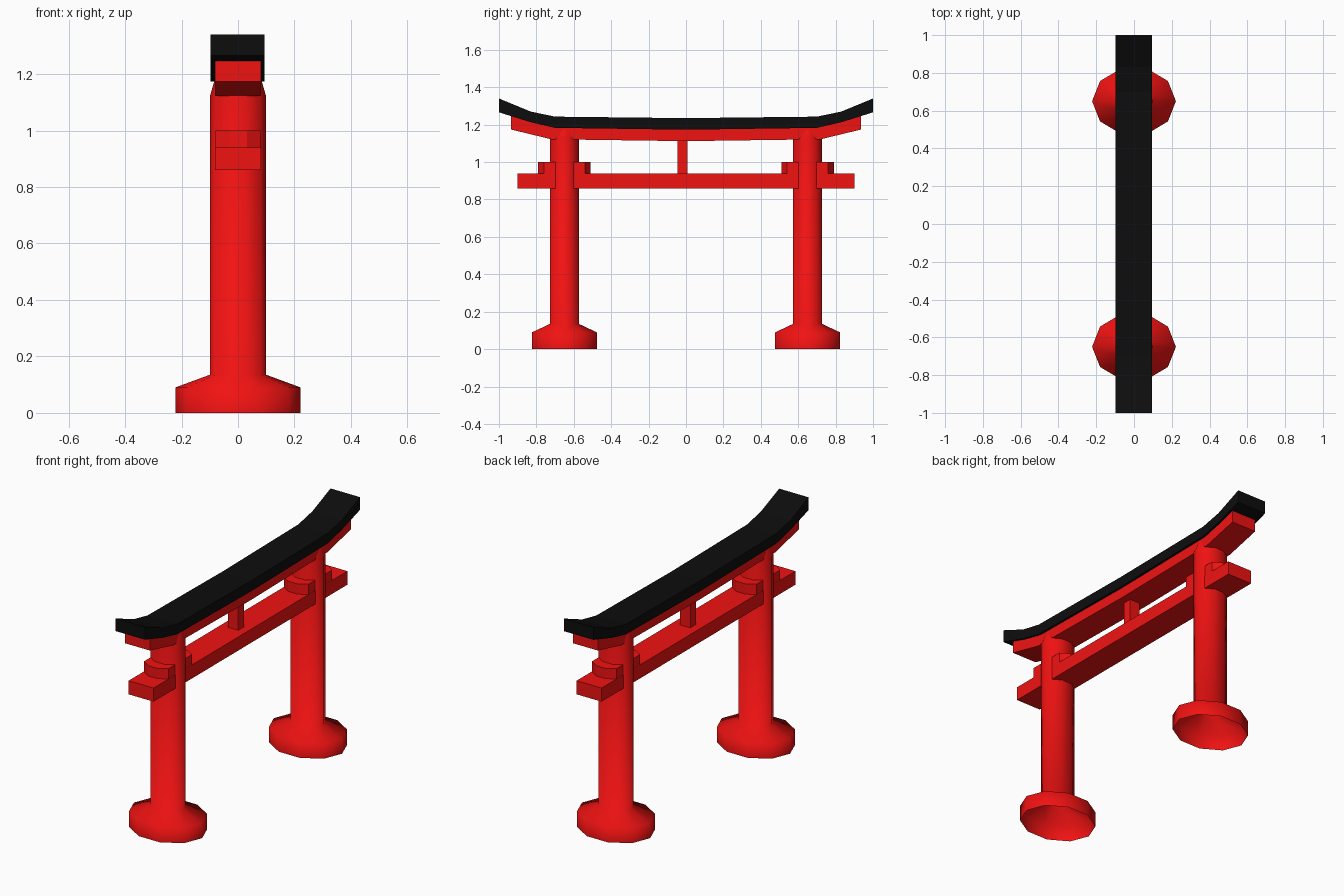
import bpy, math

if "Cube" in bpy.data.objects:
    bpy.data.objects.remove(bpy.data.objects["Cube"])

RED = bpy.data.materials.new("red_paint")
RED.diffuse_color = (0.88, 0.006, 0.006, 1)
RED.use_nodes = True
RED.node_tree.nodes["Principled BSDF"].inputs["Base Color"].default_value = RED.diffuse_color
BLACK = bpy.data.materials.new("black_roof")
BLACK.diffuse_color = (0.004, 0.004, 0.004, 1)
BLACK.use_nodes = True
BLACK.node_tree.nodes["Principled BSDF"].inputs["Base Color"].default_value = BLACK.diffuse_color


def make(name, verts, faces, mat, smooth=False):
    me = bpy.data.meshes.new(name)
    me.from_pydata(verts, [], faces)
    me.materials.append(mat)
    for p in me.polygons:
        p.use_smooth = smooth
    ob = bpy.data.objects.new(name, me)
    bpy.context.collection.objects.link(ob)
    return ob


def prism(name, outline, lift, mat):
    """Closed prism: outline of 2D points, lift(point, 0/1) places each end."""
    n = len(outline)
    verts = [lift(p, k) for k in (0, 1) for p in outline]
    faces = [(i, (i + 1) % n, (i + 1) % n + n, i + n) for i in range(n)]
    faces += [tuple(reversed(range(n))), tuple(range(n, 2 * n))]
    return make(name, verts, faces, mat)


def along_x(name, outline, x0, x1, mat):
    return prism(name, outline, lambda p, k: ((x0, x1)[k], p[0], p[1]), mat)


def mirrored(half):
    return half + [(-y, z) for y, z in reversed(half) if y != 0]


def curved_beam(name, top, bottom, x0, x1, mat):
    # outline runs left to right on the bottom, right to left on the top
    lo = sorted(set(mirrored(bottom)))
    hi = sorted(set(mirrored(top)), reverse=True)
    return along_x(name, lo + hi, x0, x1, mat)


def pillar(name, cy):
    # ten-sided oval shaft with flared, open-bottomed foot
    rings = [(0.222, 0.182, 0), (0.222, 0.182, 0.09), (0.1, 0.081, 0.135),
             (0.1, 0.081, 1.12), (0.084, 0.068, 1.175)]
    n = 10
    verts = [(rx * math.cos(math.tau * i / n), cy + ry * math.sin(math.tau * i / n), z)
             for rx, ry, z in rings for i in range(n)]
    faces = [(r * n + i, r * n + (i + 1) % n, (r + 1) * n + (i + 1) % n, (r + 1) * n + i)
             for r in range(len(rings) - 1) for i in range(n)]
    make(name, verts, faces, RED, smooth=True)


def collar(name, cy):
    # faceted wedge block sitting on the tie beam around the pillar
    q = [(0.08, 0.11), (0.031, 0.14), (-0.031, 0.14), (-0.08, 0.11)]
    outline = q + [(-x, -y) for x, y in q]
    prism(name, outline, lambda p, k: (p[0], cy + p[1], (0.94, 1.0)[k]), RED)


def box(name, x, y0, y1, z0, z1):
    along_x(name, [(y0, z0), (y1, z0), (y1, z1), (y0, z1)], -x, x, RED)


# Pillars and collars
for side, cy in (("left", -0.65), ("right", 0.65)):
    pillar(side + "_pillar", cy)
    collar(side + "_collar", cy)

# Tie beam and centre strut
box("tie_beam", 0.081, -0.9, 0.9, 0.86, 0.94)
box("centre_strut", 0.033, -0.045, 0.007, 0.935, 1.13)

# Upper lintel under the roof
curved_beam("upper_lintel",
            [(0, 1.185), (0.7, 1.19), (0.83, 1.222), (0.935, 1.25)],
            [(0, 1.112), (0.72, 1.122), (0.935, 1.174)], -0.081, 0.081, RED)

# Curved roof beam
curved_beam("roof_beam",
            [(0, 1.235), (0.7, 1.243), (0.83, 1.27), (1.0, 1.34)],
            [(0, 1.173), (0.7, 1.183), (0.83, 1.213), (1.0, 1.266)], -0.098, 0.094, BLACK)
